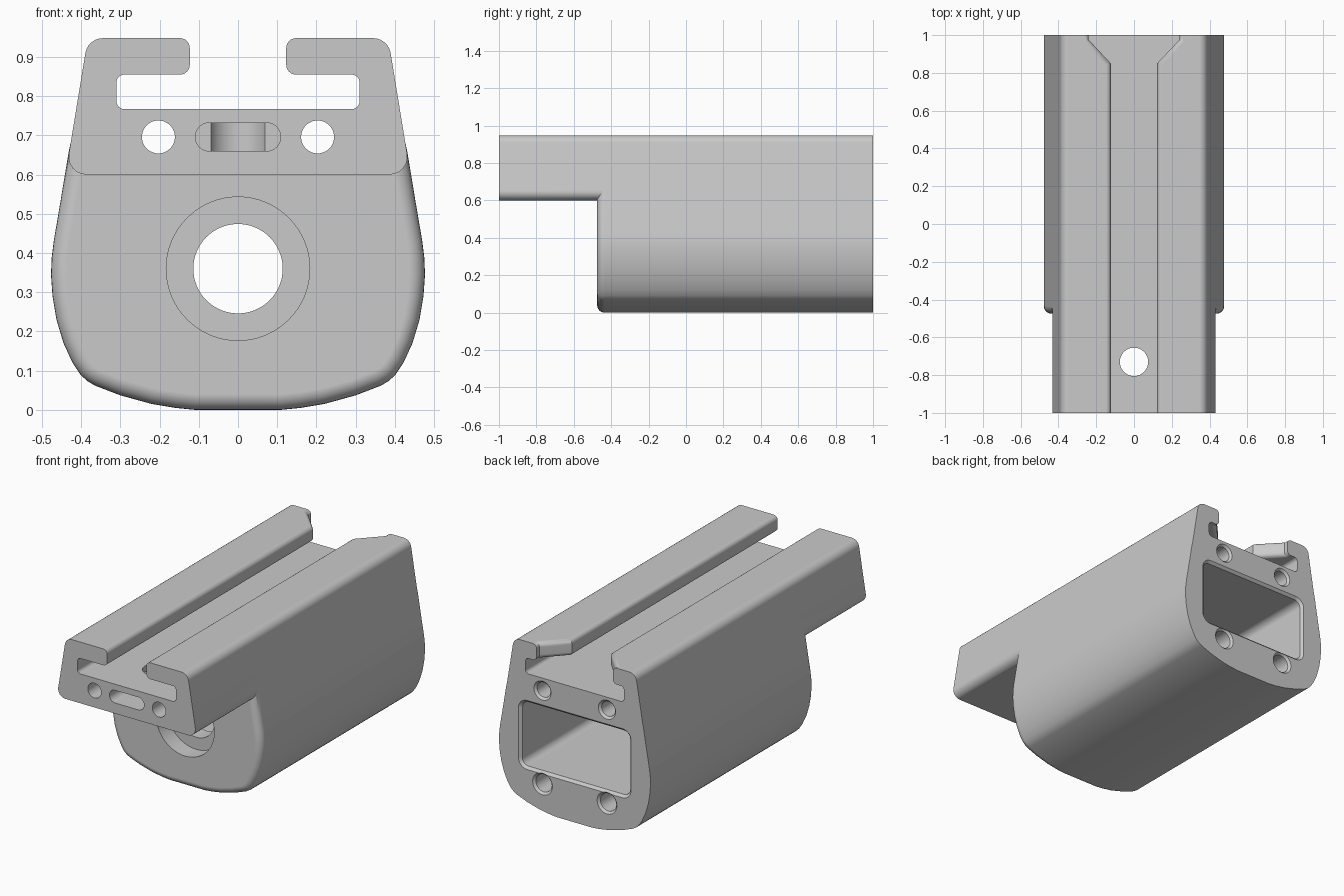
import bpy, bmesh
from math import sin, cos, tan, pi
from mathutils import Vector

if "Cube" in bpy.data.objects:
    bpy.data.objects.remove(bpy.data.objects["Cube"], do_unlink=True)

grey = bpy.data.materials.new("plain_grey")
grey.use_nodes = True
grey.diffuse_color = (0.59, 0.59, 0.59, 1)
grey.node_tree.nodes["Principled BSDF"].inputs["Base Color"].default_value = (0.59, 0.59, 0.59, 1)


def mirrored(half):
    """Close a right-hand outline with its mirror image."""
    return half + [(-p[0], *p[1:]) for p in reversed(half)]


def rounded(corners, steps=6):
    """Outline with an arc of the given radius at each (u, v, r) corner."""
    out = []
    for i, (u, v, r) in enumerate(corners):
        p = Vector((u, v))
        a = (Vector(corners[i - 1][:2]) - p).normalized()
        b = (Vector(corners[(i + 1) % len(corners)][:2]) - p).normalized()
        half = a.angle(b) / 2
        centre = p + (a + b).normalized() * r / sin(half)
        start, end = ((p + d * r / tan(half) - centre).normalized() for d in (a, b))
        sweep = pi - 2 * half
        for k in range(steps + 1):
            t = k / steps * sweep
            arm = (start * sin(sweep - t) + end * sin(t)) / sin(sweep)
            out.append(centre + arm * r)
    return out


def offset(outline, dist):
    """Move a clockwise outline outwards by dist."""
    pts, out = [Vector(p[:2]) for p in outline], []
    for i, p in enumerate(pts):
        a = (p - pts[i - 1]).normalized()
        b = (pts[(i + 1) % len(pts)] - p).normalized()
        na, nb = Vector((-a.y, a.x)), Vector((-b.y, b.x))
        out.append(p + (na + nb) * dist / (1 + na.dot(nb)))
    return out


def circle(x, v, r, n=48):
    return [(x + r * cos(2 * pi * k / n), v + r * sin(2 * pi * k / n)) for k in range(n)]


def loft(name, rings, axis="Y"):
    """Skin a list of (level, outline) rings along an axis and cap the ends."""
    bm = bmesh.new()
    loops = [[bm.verts.new((u, w, v) if axis == "Y" else (u, v, w)) for u, v in ring]
             for w, ring in rings]
    for lo, hi in zip(loops, loops[1:]):
        for i in range(len(lo)):
            bm.faces.new((lo[i - 1], lo[i], hi[i], hi[i - 1]))
    bm.faces.new(loops[0])
    bm.faces.new(loops[-1])
    bmesh.ops.recalc_face_normals(bm, faces=bm.faces)
    mesh = bpy.data.meshes.new(name)
    bm.to_mesh(mesh)
    bm.free()
    mesh.materials.append(grey)
    obj = bpy.data.objects.new(name, mesh)
    bpy.context.collection.objects.link(obj)
    return obj


def combine(target, tool, operation):
    mod = target.modifiers.new(tool.name, "BOOLEAN")
    mod.operation, mod.solver, mod.object = operation, "EXACT", tool
    tool.hide_render = True
    bpy.ops.object.modifier_apply(modifier=mod.name)
    bpy.data.objects.remove(tool, do_unlink=True)


# Slotted rail running the full length
rail = rounded(mirrored([
    (0.31, 0.767, 0.02), (0.31, 0.855, 0.02), (0.123, 0.855, 0.025),
    (0.123, 0.948, 0.025), (0.383, 0.948, 0.045), (0.44, 0.6, 0.045)]))
housing = loft("rail_housing", [(-1, rail), (1, rail)])
bpy.context.view_layer.objects.active = housing
housing.select_set(True)

# Rounded body below the rail, with a filleted front edge
body = mirrored([
    (0.408, 0.765), (0.4315, 0.66), (0.453, 0.53), (0.47, 0.43), (0.475, 0.39),
    (0.477, 0.345), (0.473, 0.29), (0.463, 0.23), (0.445, 0.17), (0.422, 0.12),
    (0.402, 0.09), (0.385, 0.074), (0.365, 0.062), (0.3, 0.037), (0.22, 0.015),
    (0.16, 0.005), (0.11, 0)])
fillet = 0.04
rings = []
for k in range(7):
    a = k / 6 * pi / 2
    rings.append((-0.475 + fillet * (1 - cos(a)), offset(body, fillet * (sin(a) - 1))))
combine(housing, loft("body", rings + [(1, body)]), "UNION")

# Flared lead-in at the back of the rail lips
flare = mirrored([(0.1, 0.826), (0.24, 0.975), (0.24, 1.05)])[::-1]
edge = 0.025
levels = [(0.84, edge)]
for centre, side, angles in ((0.88, -1, range(5, -1, -1)), (0.923, 1, range(6))):
    for k in angles:
        a = k / 5 * pi / 2
        levels.append((centre + side * edge * sin(a), edge * (1 - cos(a))))
levels.append((1, edge))
combine(housing, loft("flare", [(z, offset(flare, d)) for z, d in levels], "Z"), "DIFFERENCE")

# Deep rectangular pocket with a chamfered mouth
pocket = rounded(mirrored([(0.34, 0.6, 0.04), (0.34, 0.235, 0.04)]))
pocket_out = offset(pocket, 0.014)
combine(housing, loft("pocket", [(-0.28, pocket), (0.986, pocket), (1, pocket_out),
                                 (1.05, pocket_out)]), "DIFFERENCE")

# Counterbored front opening
bore = [(-0.6, 0.183), (-0.375, 0.183), (-0.375, 0.114), (-0.2, 0.114)]
combine(housing, loft("bore", [(y, circle(0, 0.36, r, 64)) for y, r in bore]), "DIFFERENCE")

# Through holes above the pocket and blind holes below it, all chamfered at the back
for x in (-0.203, 0.203):
    for z, r, start in ((0.696, 0.042, -1.1), (0.165, 0.05, 0.4)):
        steps = [(start, r), (0.988, r), (1, r + 0.012), (1.05, r + 0.012)]
        combine(housing, loft("screw_hole", [(y, circle(x, z, w)) for y, w in steps]),
                "DIFFERENCE")

# Front slot and vertical hole in the rail floor
slot = rounded(mirrored([(0.109, 0.732, 0.0359), (0.109, 0.66, 0.0359)]), 10)
combine(housing, loft("slot", [(-1.1, slot), (-0.7, slot)]), "DIFFERENCE")
hole = circle(0, -0.73, 0.075)
combine(housing, loft("floor_hole", [(0.5, hole), (0.81, hole)], "Z"), "DIFFERENCE")

bpy.ops.object.shade_smooth_by_angle(angle=pi / 6)
weighted = housing.modifiers.new("even_shading", "WEIGHTED_NORMAL")
weighted.keep_sharp = True
